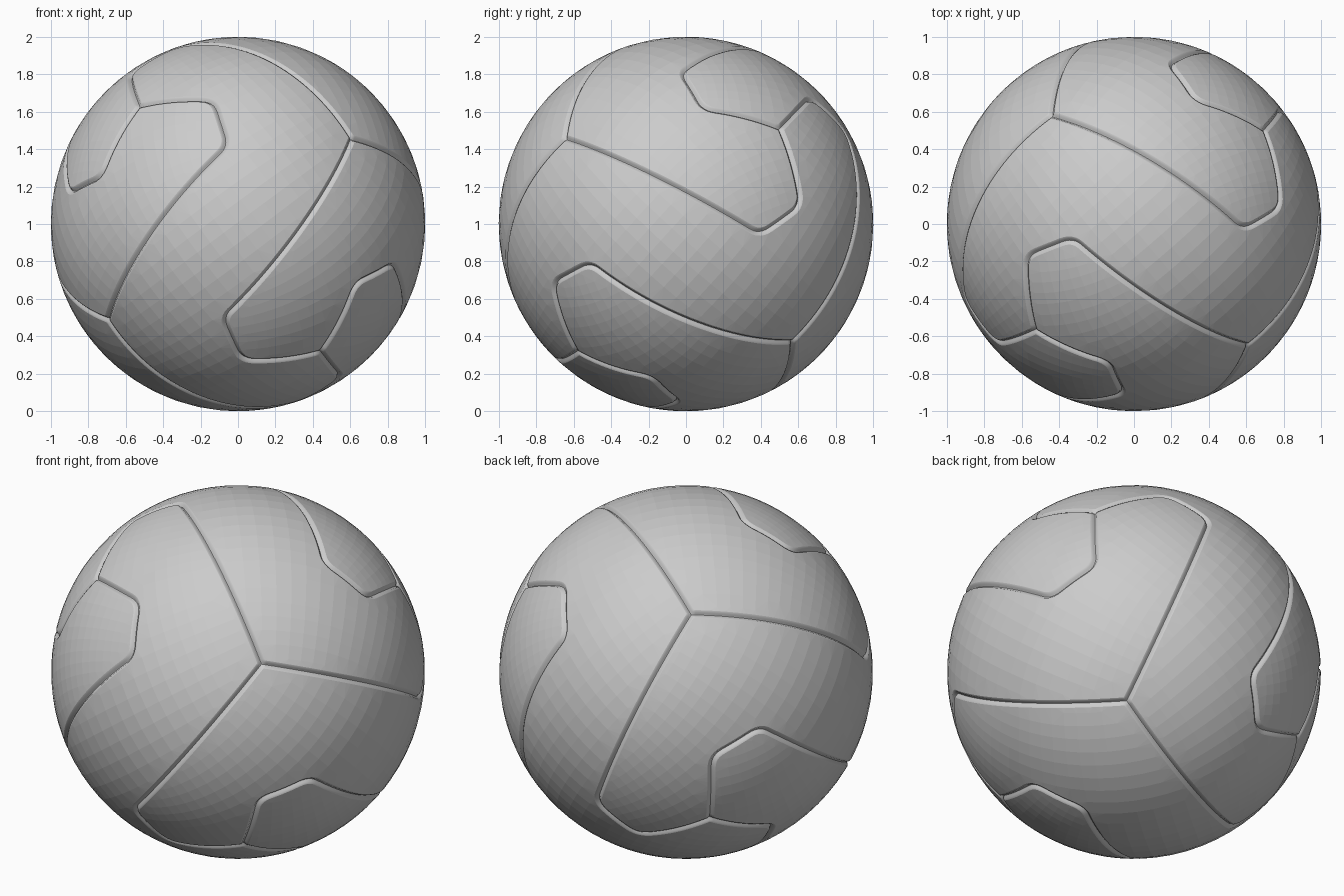
import bpy, bmesh
from math import cos
from mathutils import Vector, Matrix
from mathutils.geometry import delaunay_2d_cdt

if "Cube" in bpy.data.objects:
    bpy.data.objects.remove(bpy.data.objects["Cube"])

# Ball orientation: columns are the axes of the underlying cube
ax = Vector((.987, -.068, -.149)).normalized()
ay = Vector((.086, .99, .045))
ay = (ay - ax * ay.dot(ax)).normalized()
ORIENT = Matrix((ax, ay, ax.cross(ay))).transposed()
CYCLE = Matrix(((0, 0, 1), (1, 0, 0), (0, 1, 0)))   # third-turn about a cube corner
HALF_X = Matrix.Diagonal((1, -1, -1))
HALF_Z = Matrix.Diagonal((-1, -1, 1))


def arc(a, b, step=.03):
    """Great-circle points from a up to, not including, b."""
    n = max(2, round(a.angle(b) / step))
    return [a.lerp(b, i / n).normalized() for i in range(n)]


def toward(a, b, dist):
    return a.lerp(b, dist / (b - a).length).normalized()


def seam(start, c1, c2, end, d=.07):
    """One hooked seam: long arc, two rounded corners, short arc."""
    pts, prev = [], start
    for c, before, after in ((c1, start, c2), (c2, c1, end)):
        p, q = toward(c, before, d), toward(c, after, d)
        pts += arc(prev, p)
        for i in range(6):
            t = i / 6
            pts.append((p * (1 - t) ** 2 + c * 2 * t * (1 - t) + q * t * t).normalized())
        prev = q
    return pts + arc(prev, end) + [end]


def inset(loop, dist):
    """Move a counter-clockwise loop inward along the sphere, with mitred corners."""
    out = []
    for i, p in enumerate(loop):
        t0 = (p - loop[i - 1]).normalized()
        t1 = (loop[(i + 1) % len(loop)] - p).normalized()
        inward = p.cross(t0 + t1).normalized()
        out.append((p + inward * dist / cos(t0.angle(t1) / 2)).normalized())
    return out


def flatten(p):
    return Vector((p.y, p.z)) / (1 + p.x)


def unflatten(v):
    s = v.length_squared
    return Vector((1 - s, 2 * v.x, 2 * v.y)) / (1 + s)


# Panel outline: four copies of the same seam
inv = ORIENT.transposed()
s0 = seam(Vector((1, -1, 1)).normalized(),
          (inv @ Vector((.917, .395, -.057))).normalized(),
          (inv @ Vector((.782, .615, .10))).normalized(),
          Vector((1, 1, 1)).normalized())
s1 = [CYCLE @ p for p in s0][::-1]
half = s0[:-1] + s1[:-1]
outline = (half + [HALF_X @ p for p in half])[::-1]

# Rounded groove edge of the panel
bm = bmesh.new()
rings = []
for dist, radius in ((0, .983), (.006, .987), (.012, .996), (.022, 1)):
    rings.append([bm.verts.new(p * radius) for p in inset(outline, dist)])
n = len(outline)
for r0, r1 in zip(rings, rings[1:]):
    for i in range(n):
        j = (i + 1) % n
        bm.faces.new((r0[i], r0[j], r1[j], r1[i])).smooth = True

# Faceted panel surface: regular grid triangulated inside the outline
edge2d = [flatten(v.co) for v in rings[-1]]
du = .045
grid = []
for i in range(-28, 29):
    for j in range(-28, 29):
        g = Vector((i + j, i - j)) * du * .7071
        if g.length < 1.2 and min((g - e).length for e in edge2d) > .016:
            grid.append(g)
verts, _, faces, *_ = delaunay_2d_cdt(
    edge2d + grid, [(i, (i + 1) % n) for i in range(n)], [], 1, 1e-6)
made, surface = {}, []
for f in faces:
    for k in f:
        if k not in made:
            made[k] = bm.verts.new(unflatten(verts[k]))
    surface.append(bm.faces.new([made[k] for k in f]))
bmesh.ops.join_triangles(bm, faces=surface, angle_face_threshold=.4,
                         angle_shape_threshold=.7)
bmesh.ops.remove_doubles(bm, verts=bm.verts[:], dist=1e-4)
bmesh.ops.recalc_face_normals(bm, faces=bm.faces[:])
# Make sure the open panel faces outward
if sum(f.normal.dot(f.calc_center_median()) * f.calc_area() for f in bm.faces) < 0:
    bmesh.ops.reverse_faces(bm, faces=bm.faces[:])
mesh = bpy.data.meshes.new("ball_panel")
bm.to_mesh(mesh)
bm.free()

# Six identical interlocking panels
for k, flip in [(k, f) for k in range(3) for f in (False, True)]:
    rot = Matrix.Identity(3)
    for _ in range(k):
        rot = CYCLE @ rot
    if flip:
        rot = rot @ HALF_Z
    ob = bpy.data.objects.new(f"ball_panel_{2 * k + flip + 1}", mesh)
    bpy.context.collection.objects.link(ob)
    ob.matrix_world = Matrix.Translation((0, 0, 1)) @ (ORIENT @ rot).to_4x4()
